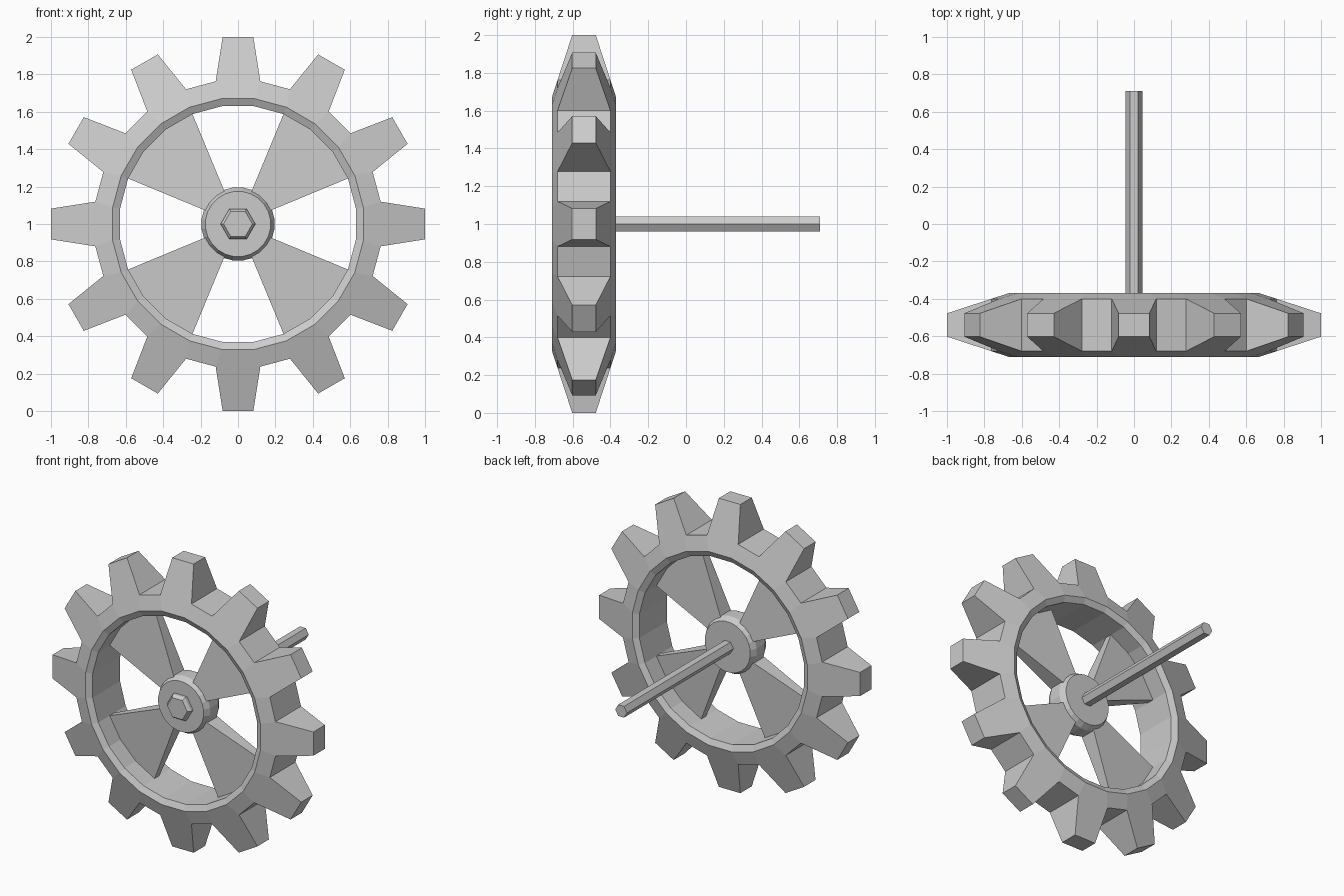
import bpy, bmesh
from math import sin, cos, radians

cube = bpy.data.objects.get("Cube")
if cube:
    bpy.data.objects.remove(cube)

grey = bpy.data.materials.new("plain grey")
grey.use_nodes = True
colour = (0.6, 0.6, 0.6, 1)
grey.diffuse_color = colour
grey.node_tree.nodes["Principled BSDF"].inputs["Base Color"].default_value = colour

MID_Y, MID_Z = -0.54, 1.0
TEETH = 12


def point(bm, radius, degrees, y):
    """Vertex on the wheel: polar position around the axle, y from its middle."""
    a = radians(degrees)
    return bm.verts.new((radius * sin(a), MID_Y + y, MID_Z + radius * cos(a)))


def finish(bm, name):
    bmesh.ops.recalc_face_normals(bm, faces=bm.faces)
    mesh = bpy.data.meshes.new(name)
    bm.to_mesh(mesh)
    bm.free()
    mesh.materials.append(grey)
    obj = bpy.data.objects.new(name, mesh)
    bpy.context.collection.objects.link(obj)
    return obj


def turned(name, profile, sides, offset):
    """Capped solid turned around the axle from (radius, y) pairs."""
    bm = bmesh.new()
    rings = [[point(bm, r, offset + 360 * i / sides, y) for i in range(sides)]
             for r, y in profile]
    for a, b in zip(rings, rings[1:]):
        for i in range(sides):
            j = (i + 1) % sides
            bm.faces.new((a[i], a[j], b[j], b[i]))
    bm.faces.new(rings[0])
    bm.faces.new(rings[-1])
    return finish(bm, name)


# Toothed rim: inner lip, widest crest, then tapering teeth
bm = bmesh.new()
sides = []
for s in (-1, 1):
    teeth = []
    for t in range(TEETH):
        c = t * 360 / TEETH
        shape = [(0.636, 7.5, 0.15), (0.676, 7.5, 0.17),
                 (0.772, 8.9, 0.14), (1.003, 4.7, 0.0625)]
        left = [point(bm, r, c - a, s * y) for r, a, y in shape]
        right = [point(bm, r, c + a, s * y) for r, a, y in shape]
        teeth.append((left, right))
    sides.append(teeth)
    for t in range(TEETH):
        l, r = teeth[t]
        n = teeth[(t + 1) % TEETH][0]
        bm.faces.new((l[0], l[1], r[1], r[0]))
        bm.faces.new(l[1:] + r[:0:-1])
        for k in range(2):
            bm.faces.new((r[k], r[k + 1], n[k + 1], n[k]))
front, back = sides
for t in range(TEETH):
    n = (t + 1) % TEETH
    (fl, fr), (bl, br) = front[t], back[t]
    fn, bn = front[n][0], back[n][0]
    for a, b, c, d in ((fl[0], fr[0], br[0], bl[0]), (fr[0], fn[0], bn[0], br[0]),
                       (fl[2], fl[3], bl[3], bl[2]), (fl[3], fr[3], br[3], bl[3]),
                       (fr[3], fr[2], br[2], br[3]), (fr[2], fn[2], bn[2], br[2])):
        bm.faces.new((a, b, c, d))
finish(bm, "toothed_rim")

# Four wedge spokes, thicker at the hub
for i in range(4):
    bm = bmesh.new()
    loops = []
    for s in (-1, 1):
        arc = [point(bm, 0.638, 45 + 90 * i + a, s * 0.025) for a in (-22.5, -7.5, 7.5, 22.5)]
        root = [point(bm, 0.16, 45 + 90 * i + a, s * 0.06) for a in (22.5, -22.5)]
        loops.append(arc + root)
        bm.faces.new(loops[-1])
    a, b = loops
    for k in range(6):
        j = (k + 1) % 6
        bm.faces.new((a[k], a[j], b[j], b[k]))
    finish(bm, "spoke_%d" % (i + 1))

# Hub, axle and its front nut
turned("hub", [(0.175, -0.085), (0.197, -0.045), (0.197, 0.045), (0.175, 0.085)], 24, 7.5)
turned("axle_nut", [(0.077, -0.125), (0.093, -0.105), (0.093, 0)], 6, 30)
turned("axle", [(0.045, 0), (0.045, 1.25)], 6, 30)
